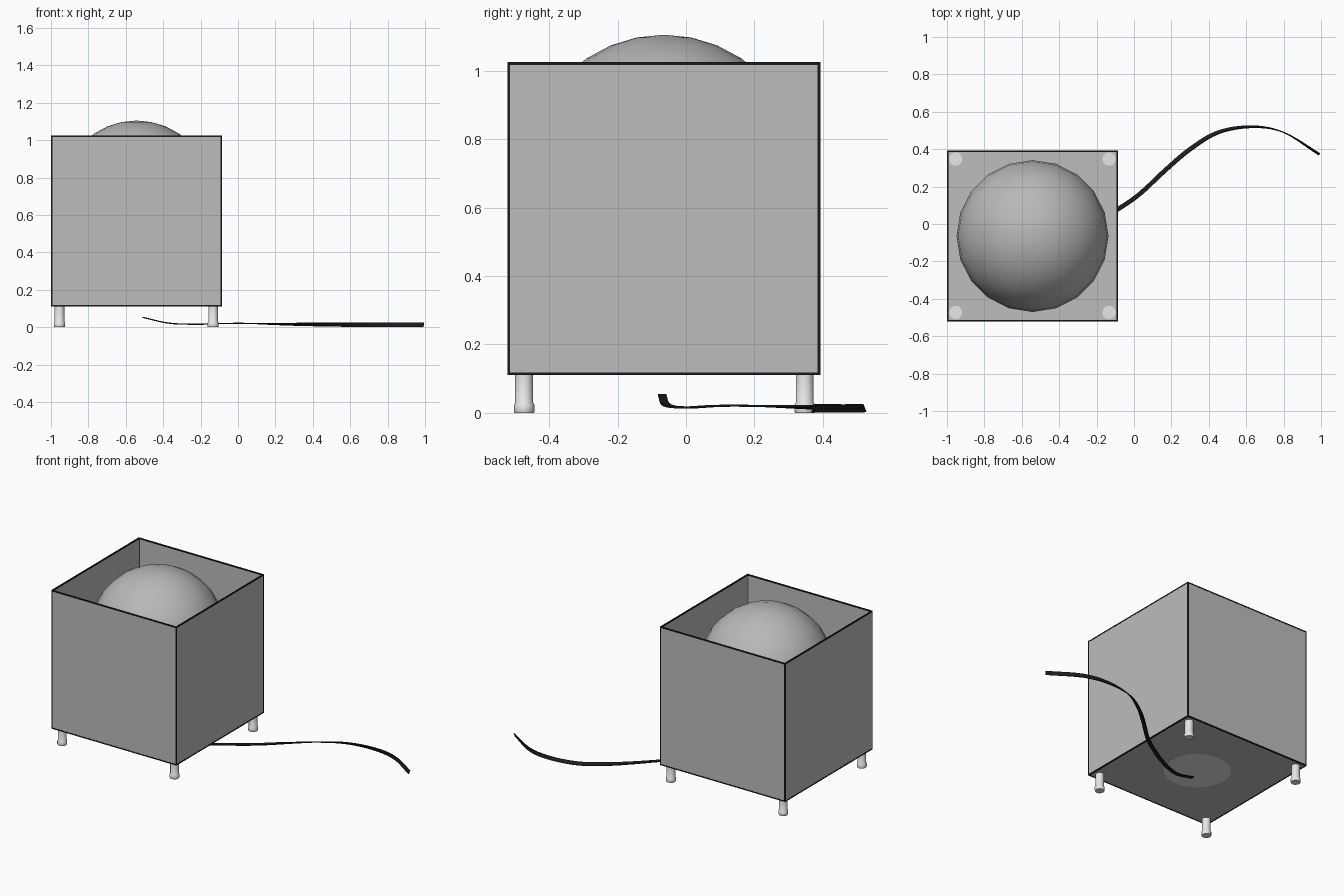
import bpy, bmesh, math
from mathutils import Vector

cube = bpy.data.objects.get("Cube")
if cube:
    bpy.data.objects.remove(cube, do_unlink=True)

X0, X1, Y0, Y1, Z0, Z1 = -1.0, -0.085, -0.522, 0.393, 0.11, 1.025
CX, CY = (X0 + X1) / 2, (Y0 + Y1) / 2


def material(name, rgb):
    m = bpy.data.materials.new(name)
    m.use_nodes = True
    m.diffuse_color = (*rgb, 1)
    m.node_tree.nodes["Principled BSDF"].inputs["Base Color"].default_value = (*rgb, 1)
    return m


panel_grey = material("panel grey", (0.51, 0.51, 0.51))
globe_grey = material("globe grey", (0.48, 0.48, 0.48))
light_grey = material("light grey", (0.8, 0.8, 0.8))
black = material("black", (0.012, 0.012, 0.012))


def finish(bm, name, mat, smooth=False):
    bmesh.ops.recalc_face_normals(bm, faces=bm.faces)
    me = bpy.data.meshes.new(name)
    bm.to_mesh(me)
    bm.free()
    me.materials.append(mat)
    ob = bpy.data.objects.new(name, me)
    bpy.context.collection.objects.link(ob)
    if smooth:
        bpy.ops.object.select_all(action='DESELECT')
        ob.select_set(True)
        bpy.context.view_layer.objects.active = ob
        bpy.ops.object.shade_smooth_by_angle(angle=math.radians(50))
    return ob


def block(name, lo, hi, mat):
    bm = bmesh.new()
    bmesh.ops.create_cube(bm, size=1)
    for v in bm.verts:
        v.co = [(l + h) / 2 + c * (h - l) for c, l, h in zip(v.co, lo, hi)]
    return finish(bm, name, mat)


def lathe(name, profile, x, y, sides, mat):
    """Closed solid of revolution from (radius, z) pairs."""
    bm = bmesh.new()
    rings = [[bm.verts.new((x + r * math.cos(math.tau * i / sides),
                            y + r * math.sin(math.tau * i / sides), z))
              for i in range(sides)] for r, z in profile]
    for a, b in zip(rings, rings[1:]):
        for i in range(sides):
            j = (i + 1) % sides
            bm.faces.new((a[i], a[j], b[j], b[i]))
    bm.faces.new(rings[0][::-1])
    bm.faces.new(rings[-1])
    return finish(bm, name, mat, True)


# Open-topped box: floor and four thin walls inset within the frame
W, I = 0.007, 0.001
block("floor_panel", (X0 + I, Y0 + I, Z0 + I), (X1 - I, Y1 - I, Z0 + W), panel_grey)
block("left_panel", (X1 - W, Y0 + I, Z0 + I), (X1 - I, Y1 - I, Z1 - I), panel_grey)
block("right_panel", (X0 + I, Y0 + I, Z0 + I), (X0 + W, Y1 - I, Z1 - I), panel_grey)
block("front_panel", (X0 + I, Y0 + I, Z0 + I), (X1 - I, Y0 + W, Z1 - I), panel_grey)
block("back_panel", (X0 + I, Y1 - W, Z0 + I), (X1 - I, Y1 - I, Z1 - I), panel_grey)

# Black edging along every box edge
F = 0.008
lo, hi = Vector((X0, Y0, Z0)), Vector((X1, Y1, Z1))
for axis in range(3):
    u, v = [a for a in range(3) if a != axis]
    for su in (0, 1):
        for sv in (0, 1):
            a, b = lo.copy(), hi.copy()
            for k, s in ((u, su), (v, sv)):
                if s:
                    a[k] = hi[k] - F
                else:
                    b[k] = lo[k] + F
            block("edge_trim", a, b, black)

# Legs with a foot collar and a washer on the inside of the floor
for side, x in (("right", X0 + 0.046), ("left", X1 - 0.048)):
    for end, y in (("front", Y0 + 0.049), ("back", Y1 - 0.046)):
        lathe(end + "_" + side + "_leg",
              [(0.028, 0), (0.03, 0.004), (0.03, 0.024), (0.026, 0.03),
               (0.026, Z0 + 0.004), (0.036, Z0 + 0.005), (0.036, Z0 + 0.014)],
              x, y, 12, light_grey)

# Socket holding the globe, flush with the underside of the floor
lathe("globe_socket", [(0.2, Z0 + 0.0005), (0.2, 0.37)], CX, CY, 20, light_grey)

# Globe
bm = bmesh.new()
bmesh.ops.create_uvsphere(bm, u_segments=20, v_segments=16, radius=0.406)
bmesh.ops.translate(bm, verts=bm.verts, vec=(CX, CY, 0.699))
finish(bm, "globe", globe_grey, True)

# Flat power cord, twisting on edge towards its free end
path = [Vector(p) for p in (
    (-0.51, -0.07, 0.053), (-0.37, -0.055, 0.022), (-0.22, 0.005, 0.016),
    (-0.085, 0.08, 0.02), (0.03, 0.16, 0.021), (0.17, 0.29, 0.018), (0.3, 0.4, 0.016),
    (0.45, 0.49, 0.015), (0.63, 0.52, 0.014), (0.8, 0.49, 0.013), (0.992, 0.372, 0.013))]


def spline(points, steps):
    ext = [2 * points[0] - points[1]] + points + [2 * points[-1] - points[-2]]
    out = []
    for a, b, c, d in zip(ext, ext[1:], ext[2:], ext[3:]):
        for i in range(steps):
            t = i / steps
            out.append(0.5 * (2 * b + (c - a) * t + (2 * a - 5 * b + 4 * c - d) * t * t
                              + (3 * b - a - 3 * c + d) * t ** 3))
    return out + [points[-1]]


pts = spline(path, 5)
bm = bmesh.new()
prev = None
for i, p in enumerate(pts):
    tangent = (pts[min(i + 1, len(pts) - 1)] - pts[max(i - 1, 0)]).normalized()
    flat = tangent.cross(Vector((0, 0, 1))).normalized()
    up = flat.cross(tangent)
    ang = math.radians(110) * max(0, min(1, (p.x - 0.1) / 0.85))
    wide = (flat * math.cos(ang) + up * math.sin(ang)) * 0.012
    thin = (up * math.cos(ang) - flat * math.sin(ang)) * 0.003
    ring = [bm.verts.new(p + wide * a + thin * b)
            for a, b in ((1, 1), (-1, 1), (-1, -1), (1, -1))]
    if prev:
        for k in range(4):
            n = (k + 1) % 4
            bm.faces.new((prev[k], prev[n], ring[n], ring[k]))
    else:
        bm.faces.new(ring)
    prev = ring
bm.faces.new(prev[::-1])
finish(bm, "power_cord", black, True)
